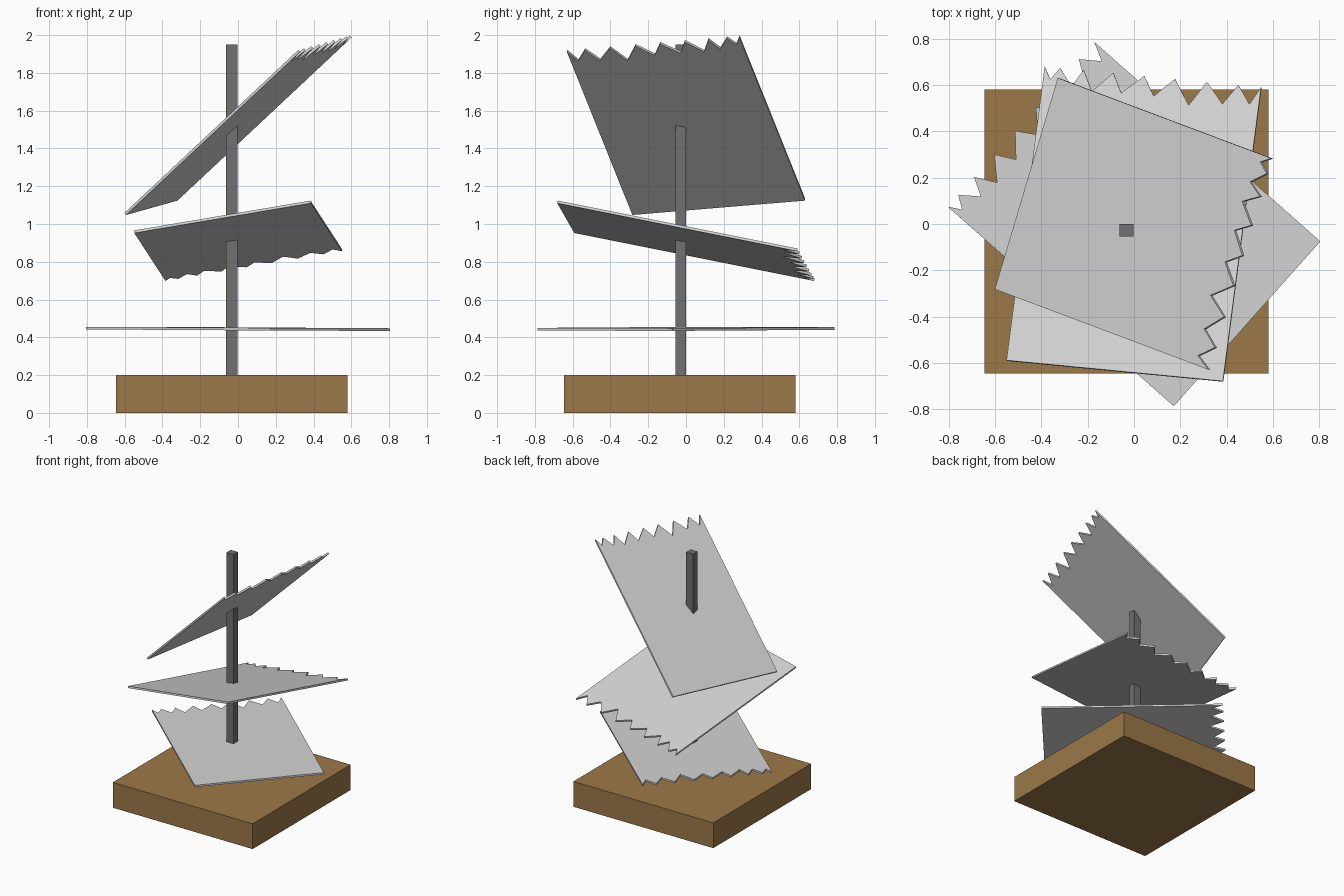
import bpy, bmesh
from mathutils import Vector

if "Cube" in bpy.data.objects:
    bpy.data.objects.remove(bpy.data.objects["Cube"])


def material(name, rgb):
    m = bpy.data.materials.new(name)
    m.diffuse_color = (*rgb, 1)
    m.use_nodes = True
    m.node_tree.nodes["Principled BSDF"].inputs["Base Color"].default_value = m.diffuse_color
    return m


WOOD = material("brown wood", (0.33, 0.19, 0.065))
METAL = material("dark grey metal", (0.165, 0.165, 0.165))
SHEET = material("pale paper", (0.66, 0.66, 0.66))


def finish(name, bm, mat):
    bmesh.ops.recalc_face_normals(bm, faces=bm.faces)
    me = bpy.data.meshes.new(name)
    bm.to_mesh(me)
    bm.free()
    me.materials.append(mat)
    bpy.context.collection.objects.link(bpy.data.objects.new(name, me))


def box(name, lo, hi, mat):
    lo, hi = Vector(lo), Vector(hi)
    bm = bmesh.new()
    bmesh.ops.create_cube(bm, size=1)
    for v in bm.verts:
        v.co = (lo + hi) / 2 + v.co * (hi - lo)
    finish(name, bm, mat)


# Torn edge: (position along the edge, depth of the notch)
TEETH = [(0, 0), (.043, .08), (.105, 0), (.167, .09), (.25, 0), (.32, .11),
         (.398, 0), (.485, .085), (.54, 0), (.635, .085), (.683, 0),
         (.77, .09), (.82, 0), (.866, .078), (.928, 0), (.967, .055), (1, 0)]


def torn_sheet(name, right, left, back_right, thick=0.014):
    """Rectangle with a jagged edge from corner right to corner left."""
    r, l, b = Vector(right), Vector(left), Vector(back_right)
    u, v = l - r, b - r
    n = u.cross(v).normalized() * thick
    pts = [r + u * t + v.normalized() * d for t, d in TEETH] + [l + v, b]
    bm = bmesh.new()
    face = bm.faces.new([bm.verts.new(p - n / 2) for p in pts])
    ext = bmesh.ops.extrude_face_region(bm, geom=[face])["geom"]
    bmesh.ops.translate(bm, vec=n, verts=[e for e in ext if isinstance(e, bmesh.types.BMVert)])
    finish(name, bm, SHEET)


# Base block and post
box("base", (-.645, -.645, 0), (.58, .58, .2), WOOD)
box("post", (-.063, -.055, .19), (-.002, 0, 1.95), METAL)

# Three identical sheets skewered on the post
torn_sheet("bottom_sheet", (-.172, .787, .447), (-.805, .075, .449), (.805, -.075, .441))
torn_sheet("middle_sheet", (.55, .59, .863), (-.385, .68, .705), (.385, -.68, 1.117))
torn_sheet("top_sheet", (.325, -.63, 1.917), (.597, .283, 1.993), (-.597, -.283, 1.053))
